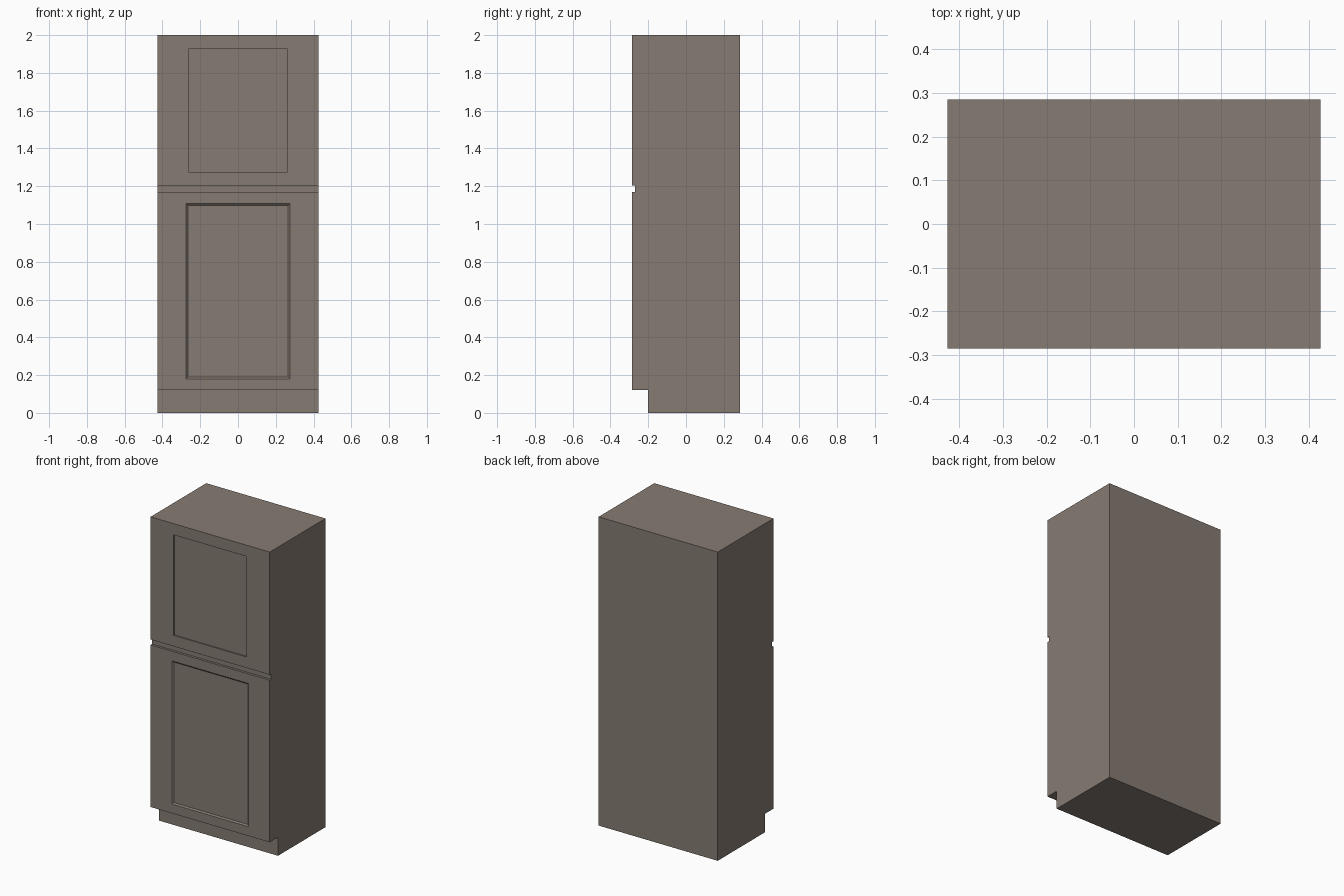
import bpy
import bmesh

if "Cube" in bpy.data.objects:
    bpy.data.objects.remove(bpy.data.objects["Cube"])

HALF_W = 0.427     # half width
FRONT = -0.285     # door face
CARCASS = -0.27    # carcass front, seen in the gap between doors
BACK = 0.285


def finish(name, bm):
    bmesh.ops.recalc_face_normals(bm, faces=bm.faces)
    mesh = bpy.data.meshes.new(name)
    bm.to_mesh(mesh)
    bm.free()
    obj = bpy.data.objects.new(name, mesh)
    bpy.context.collection.objects.link(obj)
    mat = bpy.data.materials.get("taupe") or bpy.data.materials.new("taupe")
    mat.diffuse_color = (0.24, 0.20, 0.17, 1)
    mat.use_nodes = True
    mat.node_tree.nodes["Principled BSDF"].inputs["Base Color"].default_value = mat.diffuse_color
    mesh.materials.append(mat)
    return obj


def loft(name, rings):
    """Join equal-length point rings and cap both ends."""
    bm = bmesh.new()
    rows = [[bm.verts.new(p) for p in ring] for ring in rings]
    n = len(rows[0])
    for a, b in zip(rows, rows[1:]):
        for i in range(n):
            j = (i + 1) % n
            bm.faces.new((a[i], a[j], b[j], b[i]))
    bm.faces.new(rows[0])
    bm.faces.new(rows[-1])
    return finish(name, bm)


def rect(hx, z0, z1, y):
    return [(-hx, y, z0), (hx, y, z0), (hx, y, z1), (-hx, y, z1)]


def door(name, z0, z1, hx, p0, p1, depth, bevel):
    """Door slab whose front has a sunken panel with sloping sides."""
    loft(name, [
        rect(HALF_W, z0, z1, CARCASS),
        rect(HALF_W, z0, z1, FRONT),
        rect(hx, p0, p1, FRONT),
        rect(hx - bevel, p0 + bevel, p1 - bevel, FRONT + depth),
    ])


# Carcass with recessed toe kick
profile = [(-0.2, 0), (BACK, 0), (BACK, 2), (CARCASS, 2), (CARCASS, 0.12), (-0.2, 0.12)]
loft("carcass", [[(x, y, z) for y, z in profile] for x in (-HALF_W, HALF_W)])

# Upper and lower doors
door("upper_door", 1.205, 2.0, 0.262, 1.276, 1.927, 0.008, 0.0)
door("lower_door", 0.12, 1.17, 0.275, 0.18, 1.108, 0.008, 0.009)
